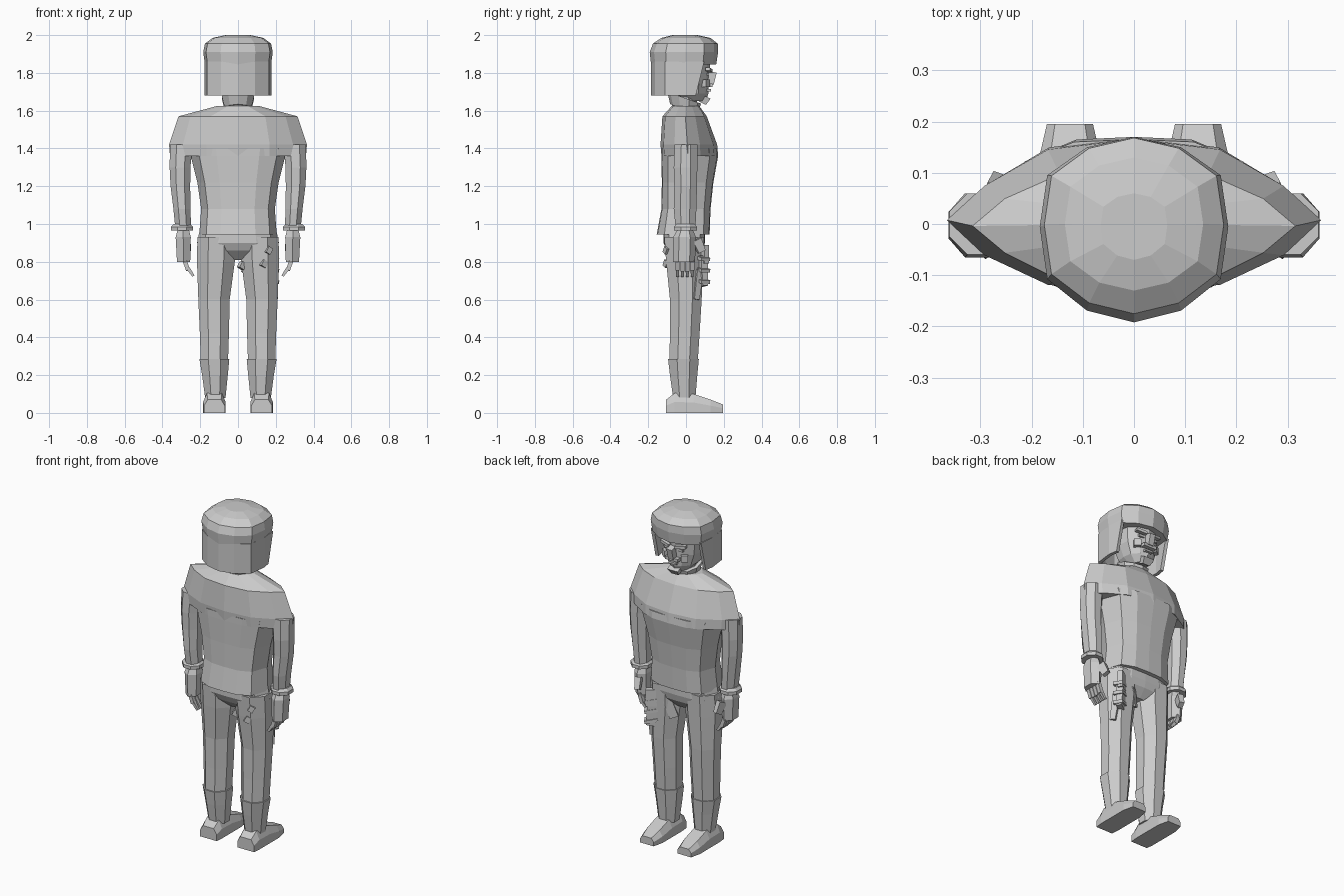
import bpy, bmesh, math
from mathutils import Matrix, Vector

cube = bpy.data.objects.get("Cube")
if cube:
    bpy.data.objects.remove(cube, do_unlink=True)

grey = bpy.data.materials.new("plain light grey")
grey.use_nodes = True
grey.diffuse_color = (0.6, 0.6, 0.6, 1)
grey.node_tree.nodes["Principled BSDF"].inputs["Base Color"].default_value = (0.6, 0.6, 0.6, 1)


def finish(name, bm, recalc=True):
    if recalc:
        bmesh.ops.recalc_face_normals(bm, faces=bm.faces)
    mesh = bpy.data.meshes.new(name)
    bm.to_mesh(mesh)
    bm.free()
    mesh.materials.append(grey)
    ob = bpy.data.objects.new(name, mesh)
    bpy.context.collection.objects.link(ob)
    return ob


def loft(name, rings, caps=True, closed=True):
    """Skin a list of equal-length point rings."""
    bm = bmesh.new()
    rows = [[bm.verts.new(p) for p in r] for r in rings]
    n = len(rows[0])
    for a, b in zip(rows, rows[1:]):
        for i in range(n if closed else n - 1):
            j = (i + 1) % n
            bm.faces.new((a[i], a[j], b[j], b[i]))
    if caps:
        bm.faces.new(rows[0])
        bm.faces.new(rows[-1])
    return finish(name, bm)


def section(z, half, back, front, shape):
    """Mirrored outline; shape lists (x, depth) fractions for one quarter."""
    right = [(x * half, d * back) for x, d in shape]
    right += [(half, (back + front) / 4)]
    right += [(x * half, d * front) for x, d in reversed(shape)]
    left = [(-x, y) for x, y in reversed(right[1:-1])]
    return [(x, y, z) for x, y in right + left]


def oval(z, cx, rx, back, front, n=8):
    cy, ry = (back + front) / 2, (front - back) / 2
    k = 1 / math.cos(math.pi / n)
    angles = [2 * math.pi * (i + 0.5) / n for i in range(n)]
    return [(cx + rx * k * math.cos(a), cy + ry * k * math.sin(a), z) for a in angles]


def box(name, loc, size, rot=(0, 0, 0), taper=1.0):
    bm = bmesh.new()
    bmesh.ops.create_cube(bm, size=1)
    for v in bm.verts:
        if v.co.z < 0:
            v.co.x *= taper
            v.co.y *= taper
    m = Matrix.Translation(loc)
    for axis, angle in zip("ZYX", reversed(rot)):
        m = m @ Matrix.Rotation(math.radians(angle), 4, axis)
    bm.transform(m @ Matrix.Diagonal((*size, 1)))
    return finish(name, bm)


LENS = [(0, 1), (.46, .88), (.8, .45)]
BLUNT = [(0, 1), (.45, .97), (.82, .74)]
ROUND = [(0, 1), (.5, .88), (.92, .56)]

# Jacket: shoulder yoke spanning the arm tops, then the body below it
loft("jacket_shoulders", [section(*s, LENS) for s in (
    (1.36, .36, -.13, .17), (1.42, .365, -.135, .165),
    (1.57, .315, -.125, .11), (1.625, .11, -.075, .07))])
loft("jacket_body", [section(*s, BLUNT) for s in (
    (.945, .205, -.155, .125), (1.08, .195, -.13, .13), (1.22, .215, -.128, .145),
    (1.36, .25, -.13, .17), (1.4, .26, -.13, .165))])

# Trouser seat
loft("trouser_seat", [section(*s, BLUNT) for s in (
    (.98, .2, -.12, .1), (.9, .217, -.12, .1), (.86, .19, -.1, .09), (.81, .05, -.05, .05))])

# Neck and tilted collar
loft("neck", [oval(1.58, 0, .065, -.07, .05, 10), oval(1.72, 0, .065, -.07, .06, 10)])
collar = [oval(z, 0, r, -r - .01, r - .01, 10) for z, r in ((1.605, .07), (1.665, .085))]
loft("collar", [[(x, y, z - y * .35) for x, y, z in r] for r in collar])

# Fur hat
loft("hat", [section(*s, ROUND) for s in (
    (1.845, .175, -.185, .16), (1.91, .184, -.192, .17), (1.955, .175, -.175, .168),
    (1.985, .135, -.13, .13), (2.0, .065, -.07, .06))])

# Neck and ear flap wrapping the back and sides of the head
wrap = [(.158, .095), (.167, 0), (.155, -.105), (.085, -.155), (0, -.175)]
wrap += [(-x, y) for x, y in reversed(wrap[:-1])]
flap = loft("hat_flap", [[(x, y, 1.86) for x, y in wrap],
                         [(x, y - .045 * (y > .05), 1.68) for x, y in wrap]], caps=False, closed=False)
solid = flap.modifiers.new("thickness", 'SOLIDIFY')
solid.thickness = .02
solid.offset = 0

# Head and face
loft("head", [section(*s, ROUND) for s in (
    (1.65, .045, -.02, .105), (1.69, .085, -.07, .118), (1.76, .11, -.09, .122),
    (1.82, .115, -.1, .125), (1.87, .118, -.1, .13))])
box("nose", (0, .13, 1.775), (.035, .05, .065), (-14, 0, 0))
box("moustache", (0, .125, 1.735), (.085, .03, .018))
box("lower_lip", (0, .12, 1.708), (.05, .024, .012))
box("chin", (0, .095, 1.658), (.07, .06, .04), (-25, 0, 0), .7)

for side, word in ((1, "left"), (-1, "right")):
    # Face halves
    box(word + "_brow", (side * .05, .122, 1.815), (.065, .025, .016), (0, side * -8, side * -12))
    box(word + "_eye", (side * .045, .116, 1.792), (.035, .012, .014))
    box(word + "_cheek", (side * .06, .1, 1.745), (.04, .04, .04), (0, 0, side * -35))

    # Sleeve and cuff
    loft(word + "_sleeve", [oval(z, side * x, r, b, f) for z, x, r, b, f in (
        (1.42, .3, .06, -.06, .06), (1.3, .307, .055, -.065, .06), (1.2, .305, .052, -.062, .058),
        (1.08, .297, .045, -.065, .055), (.98, .29, .042, -.055, .05))])
    loft(word + "_cuff", [oval(z, side * .296, r, -r - .005, r) for z, r in (
        (.965, .058), (.985, .058), (1.0, .045))])

    # Hand with curled fingers and thumb
    loft(word + "_palm", [oval(z, side * x, r, b, f, 6) for z, x, r, b, f in (
        (.97, .29, .03, -.04, .03), (.93, .29, .04, -.06, .045), (.8, .288, .035, -.06, .04))])
    for i in range(4):
        y = -.045 + i * .026
        long = .06 + .008 * (i in (1, 2))
        box(f"{word}_finger_{i + 1}", (side * .275, y, .785), (.022, .022, long), (0, side * 20, 0))
        box(f"{word}_fingertip_{i + 1}", (side * .25, y, .745), (.019, .019, .05), (0, side * 35, 0), .7)
    box(word + "_thumb", (side * .272, .068, .885), (.035, .05, .07), (25, 0, side * 20), .8)

    # Trouser leg, boot shaft
    loft(word + "_trouser_leg", [oval(z, side * x, r, b, f) for z, x, r, b, f in (
        (.93, .115, .1, -.115, .095), (.8, .117, .1, -.105, .09), (.6, .127, .083, -.085, .083),
        (.42, .125, .077, -.085, .072), (.27, .125, .072, -.088, .062))])
    loft(word + "_boot_shaft", [oval(z, side * x, r, b, f) for z, x, r, b, f in (
        (.285, .125, .079, -.095, .068), (.2, .122, .068, -.085, .06), (.08, .12, .054, -.068, .05))])

    # Shoe, skinned from heel to toe
    cx = side * .125
    loft(word + "_shoe", [[(cx - w, y, 0), (cx - w, y, h * .55), (cx - w * .65, y, h),
                           (cx + w * .65, y, h), (cx + w, y, h * .55), (cx + w, y, 0)]
                          for y, w, h in ((-.105, .055, .07), (-.06, .06, .105), (.04, .06, .1),
                                          (.13, .06, .07), (.195, .045, .045))])

# Holstered sidearm lying diagonally against the left thigh
turn = (0, 0, 32)
box("holster_plate", (.12, .065, .84), (.17, .03, .1), turn)
box("holster_pouch", (.165, .085, .75), (.07, .045, .16), (0, -8, 32), .7)
box("sidearm_barrel", (.185, .06, .68), (.035, .04, .16), (-8, 0, 32), .8)
box("sidearm_grip", (.06, .06, .79), (.05, .03, .11), (0, 20, 32))
for i in range(3):
    box(f"holster_strap_{i + 1}", (.172, .085, .7 + i * .06), (.075, .055, .018), (0, 12, 32))
for i, spot in enumerate(((.16, -.1, .86), (.135, -.1, .79), (.02, -.05, .78))):
    box(f"holster_buckle_{i + 1}", spot, (.03, .03, .035), (0, 30, 32))
